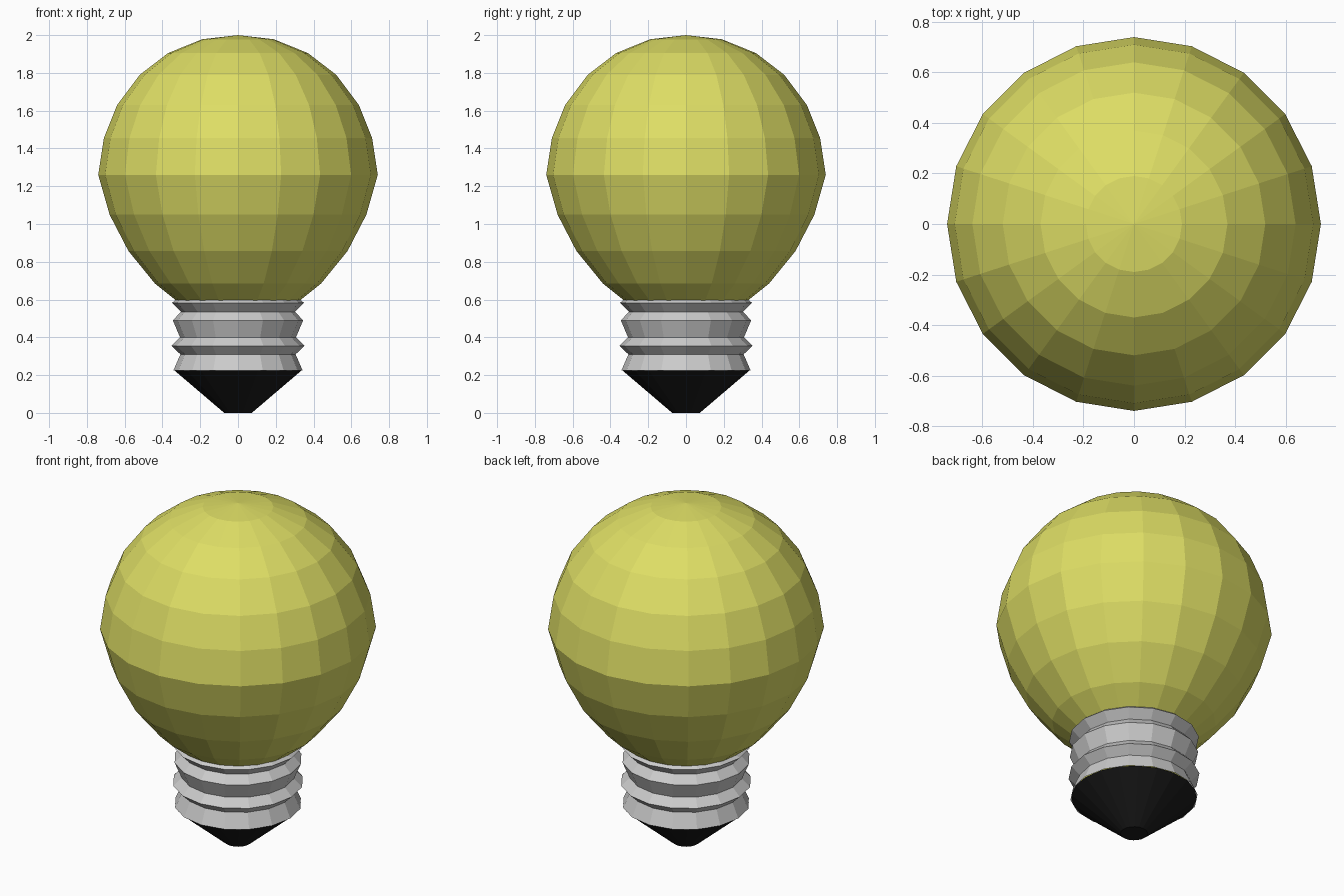
import bpy, bmesh
from math import sin, cos, pi

if "Cube" in bpy.data.objects:
    bpy.data.objects.remove(bpy.data.objects["Cube"])


def lathe(name, profile, sides, color=None):
    """Spin (radius, z) points, listed bottom to top, into flat-shaded rings."""
    bm = bmesh.new()
    rings = []
    for r, z in profile:
        if r == 0:
            rings.append([bm.verts.new((0, 0, z))] * sides)
        else:
            rings.append([bm.verts.new((r * cos(2 * pi * i / sides),
                                        r * sin(2 * pi * i / sides), z))
                          for i in range(sides)])
    for low, high in zip(rings, rings[1:]):
        for i in range(sides):
            j = (i + 1) % sides
            quad = [low[i], low[j], high[j], high[i]]
            bm.faces.new(list(dict.fromkeys(quad)))
    bmesh.ops.recalc_face_normals(bm, faces=bm.faces)
    mesh = bpy.data.meshes.new(name)
    bm.to_mesh(mesh)
    bm.free()
    obj = bpy.data.objects.new(name, mesh)
    bpy.context.collection.objects.link(obj)
    if color:
        mat = bpy.data.materials.new(name + "_color")
        mat.diffuse_color = color
        mat.use_nodes = True
        mat.node_tree.nodes["Principled BSDF"].inputs["Base Color"].default_value = mat.diffuse_color
        mesh.materials.append(mat)
    return obj


# Glass globe, with its neck running down inside the screw base
lathe("glass_bulb", [
    (0.335, 0.225), (0.285, 0.265), (0.285, 0.57), (0.33, 0.597),
    (0.44, 0.685), (0.58, 0.857), (0.68, 1.05), (0.74, 1.26),
    (0.71, 1.455), (0.64, 1.63), (0.52, 1.79), (0.37, 1.905),
    (0.19, 1.978), (0, 2.0)], 20, (0.73, 0.73, 0.13, 1))

# Threaded metal base
lathe("screw_base", [
    (0.342, 0.225), (0.305, 0.31), (0.352, 0.355), (0.307, 0.40),
    (0.345, 0.49), (0.302, 0.535), (0.349, 0.583), (0.33, 0.598)], 16)

# Black insulator cone with a flat contact tip
lathe("contact_cone", [(0, 0), (0.073, 0), (0.337, 0.225), (0, 0.225)],
      20, (0.01, 0.01, 0.01, 1))
